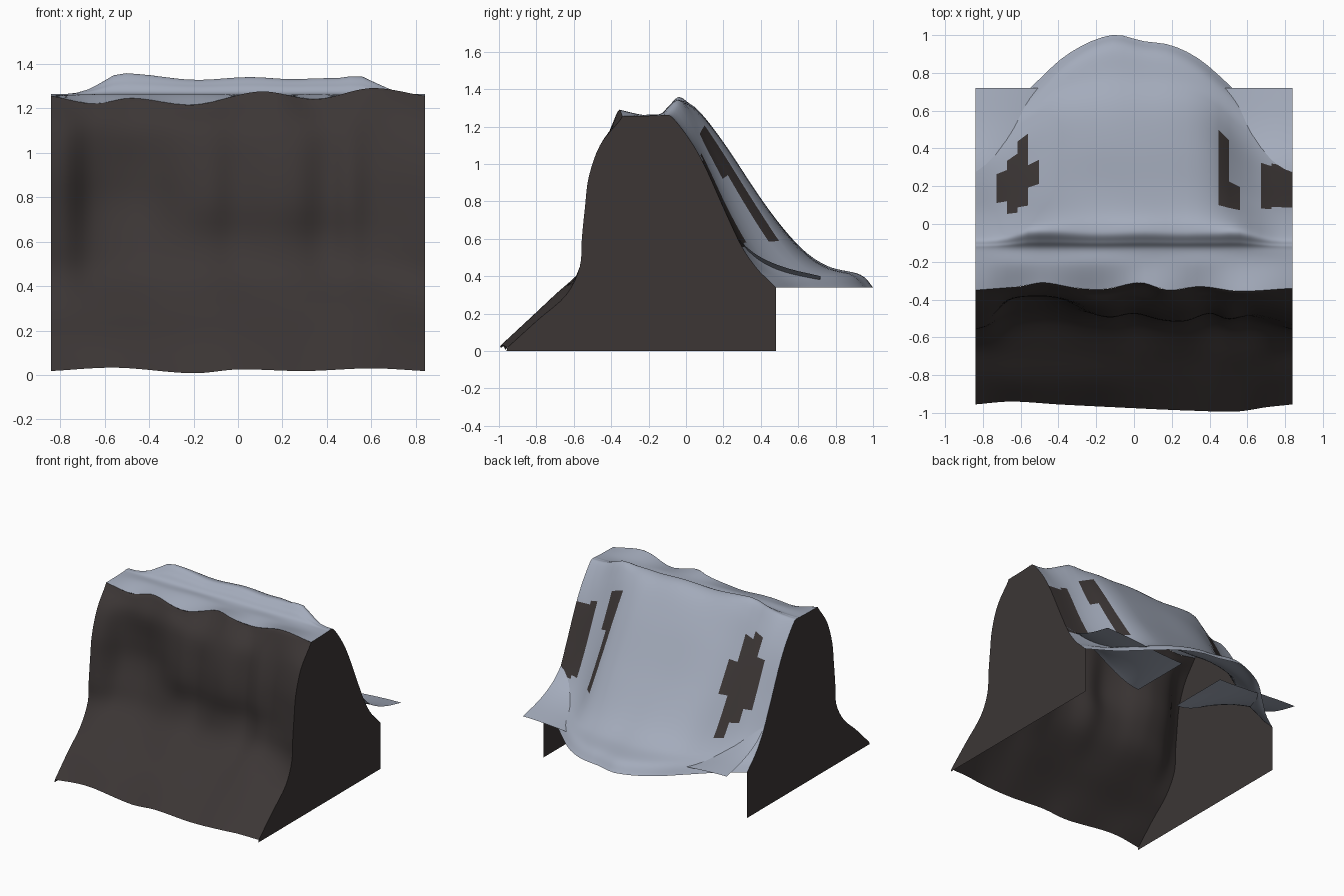
import bpy

if "Cube" in bpy.data.objects:
    bpy.data.objects.remove(bpy.data.objects["Cube"])

HALF = 0.84      # half width of the block
COLS = 60        # columns across the cliff


def material(name, rgb):
    m = bpy.data.materials.new(name)
    m.diffuse_color = (*rgb, 1)
    m.use_nodes = True
    m.node_tree.nodes["Principled BSDF"].inputs["Base Color"].default_value = m.diffuse_color
    return m


ROCK = material("dark rock", (0.045, 0.037, 0.036))
SNOW = material("pale snow", (0.37, 0.41, 0.50))


def curve(points, x):
    """Smooth value at x through (x, value) points."""
    if x <= points[0][0]:
        return points[0][1]
    for i in range(len(points) - 1):
        (x0, a), (x1, b) = points[i], points[i + 1]
        if x <= x1:
            def slope(k):
                p, q = points[max(k - 1, 0)], points[min(k + 1, len(points) - 1)]
                return (q[1] - p[1]) / (q[0] - p[0])
            h = x1 - x0
            t = (x - x0) / h
            return ((2*t**3 - 3*t*t + 1) * a + (t**3 - 2*t*t + t) * h * slope(i)
                    + (3*t*t - 2*t**3) * b + (t**3 - t*t) * h * slope(i + 1))
    return points[-1][1]


def smooth_profile(pts, steps):
    """Subdivide a (y, z) profile."""
    ys = [(i, p[0]) for i, p in enumerate(pts)]
    zs = [(i, p[1]) for i, p in enumerate(pts)]
    n = (len(pts) - 1) * steps
    return [(curve(ys, k / steps), curve(zs, k / steps)) for k in range(n + 1)]


def mesh_object(name, verts, faces, mats, smooth=True):
    me = bpy.data.meshes.new(name)
    me.from_pydata(verts, [], faces)
    for m in mats:
        me.materials.append(m)
    for p in me.polygons:
        p.use_smooth = smooth
    ob = bpy.data.objects.new(name, me)
    bpy.context.collection.objects.link(ob)
    return ob


def loft(name, section, x0, x1, cols, mats):
    """Sheet through the (y, z) sections at evenly spaced x."""
    verts = []
    for i in range(cols + 1):
        x = x0 + (x1 - x0) * i / cols
        ring = section(x)
        verts += [(x, y, z) for y, z in ring]
    n = len(ring)
    faces = [(i*n + j, (i+1)*n + j, (i+1)*n + j + 1, i*n + j + 1)
             for i in range(cols) for j in range(n - 1)]
    return mesh_object(name, verts, faces, mats)


# Outlines running across the width
FOOT_Y = [(-.84, -.955), (-.65, -.94), (-.4, -.955), (0, -.975), (.3, -.988),
          (.55, -.992), (.7, -.97), (.84, -.955)]
FOOT_Z = [(-.84, .018), (-.55, .033), (-.2, .008), (0, .025), (.3, .018), (.6, .03), (.84, .018)]
CLIFF_Y = [(-.84, -.54), (-.77, -.51), (-.66, -.41), (-.5, -.38), (-.38, -.405), (-.25, -.465),
           (-.13, -.495), (0, -.475), (.15, -.51), (.27, -.515), (.4, -.475), (.5, -.505),
           (.62, -.485), (.84, -.54)]
APRON = [(-.84, .05), (-.6, .03), (-.3, .03), (0, .01), (.3, .02), (.5, 0), (.65, .01), (.84, .065)]
UNDERCUT = [(-.84, 0), (-.6, .01), (-.35, .02), (-.1, .045), (.15, .035), (.35, .045),
            (.55, .03), (.7, .015), (.84, 0)]
LIP_Y = [(-.84, -.35), (-.6, -.33), (-.48, -.31), (-.3, -.34), (-.15, -.345), (.03, -.31),
         (.18, -.35), (.35, -.33), (.55, -.355), (.84, -.34)]
LIP_Z = [(-.84, 1.255), (-.65, 1.22), (-.48, 1.245), (-.2, 1.215), (.1, 1.275),
         (.35, 1.24), (.6, 1.29), (.84, 1.255)]
RIM_Y = [(-.84, .48), (-.7, .58), (-.55, .72), (-.35, .9), (-.12, 1.0), (.05, .968),
         (.2, .945), (.35, .87), (.5, .74), (.65, .6), (.84, .48)]
CREST = [(-.84, 0), (-.75, .05), (-.66, .35), (-.55, 1.0), (-.45, 1.03), (-.2, .78), (.05, .9),
         (.25, .8), (.35, .85), (.45, .85), (.55, .92), (.64, .5), (.74, .07), (.84, 0)]
BULGE = [(-.84, 0), (-.7, .15), (-.6, .4), (-.5, .66), (-.4, .85), (-.25, .97), (0, 1), (.25, 1),
         (.35, .96), (.45, .78), (.505, .55), (.6, .24), (.7, .06), (.84, 0)]


def front_section(x):
    foot_y, foot_z = curve(FOOT_Y, x), curve(FOOT_Z, x)
    lip_y, lip_z = curve(LIP_Y, x), curve(LIP_Z, x)
    d = curve(CLIFF_Y, x) + 0.54
    a, u = curve(APRON, x), curve(UNDERCUT, x)
    return smooth_profile([
        (foot_y, foot_z), (-.845 + .8 * a, .165), (-.705 + a + .1 * d, .30),
        (-.568 + .4 * d + .3 * u, .45), (-.557 + .7 * d + u, .6), (-.54 + d, .77),
        (-.52 + .9 * d, .93), (-.46 + .5 * d, 1.1), (lip_y - .02, lip_z - .03),
        (lip_y, lip_z)], 4)


# Snow profiles beside the walls and along the middle
EDGE = [(-.22, 1.257), (-.14, 1.26), (-.11, 1.262), (-.07, 1.246), (.02, 1.13), (.1, .99),
        (.21, .745), (.3, .555), (.38, .44), (.44, .38), (.48, .34)]
MID = [(-.22, 1.262), (-.135, 1.268), (-.09, 1.31), (-.03, 1.35), (.06, 1.30), (.2, 1.115),
       (.41, .80), (.6, .565), (.75, .455), (.92, .408), (.99, .34)]


def snow_section(x):
    rim = (curve(RIM_Y, x) - .48) / .51
    bulge = curve(BULGE, x)
    c = curve(CREST, x)
    pts = [(curve(LIP_Y, x), curve(LIP_Z, x))]
    for k, (e, m) in enumerate(zip(EDGE, MID)):
        f = min(max((k - 6) / 3, 0), 1)          # bulge above, rim outline below
        w = bulge * (1 - f) + rim * f
        wy, wz = w, w
        if k < 4:
            wy, wz = min(c, 1), c
        elif k == 4:
            wz = .5 * c + .5 * w
        pts.append((e[0] + (m[0] - e[0]) * wy, e[1] + (m[1] - e[1]) * wz))
    return smooth_profile(pts, 7)


cliff = loft("cliff_face", front_section, -HALF, HALF, COLS, [ROCK])
snow = loft("snow_slope", snow_section, -HALF, HALF, COLS // 2, [SNOW, ROCK])

# Bare rock areas on the slope: x range, y range
BARE = [(-.728, -.672, .12, .28), (-.672, -.616, .06, .35), (-.616, -.56, .09, .455),
        (-.56, -.504, .21, .315), (.448, .504, .095, .465), (.504, .56, .085, .2),
        (.672, .84, .085, .31)]
for p in snow.data.polygons:
    x, y, _ = p.center
    if any(a < x < b and c < y < d for a, b, c, d in BARE):
        p.material_index = 1

# Flat side walls closing the two ends
for side, name in ((-1, "left_wall"), (1, "right_wall")):
    x = side * HALF
    outline = [(-.96, 0)] + front_section(x) + snow_section(x)[1:] + [(.48, 0)]
    face = list(range(len(outline)))
    mesh_object(name, [(x, y, z) for y, z in outline],
                [face if side < 0 else face[::-1]], [ROCK], False)

# Drift sheets crossing the slope at the two back corners
DRIFT = [(.25, .63), (.33, .55), (.42, .49), (.55, .44), (.72, .40)]


def drift_section(x):
    s = min(1, (HALF - abs(x)) / .67)
    s = s * s * (3 - 2 * s)
    return smooth_profile([(y, z + (.365 - z) * s) for y, z in DRIFT], 3)


loft("left_drift", drift_section, -HALF, -.17, 16, [SNOW])
loft("right_drift", drift_section, .17, HALF, 16, [SNOW])
